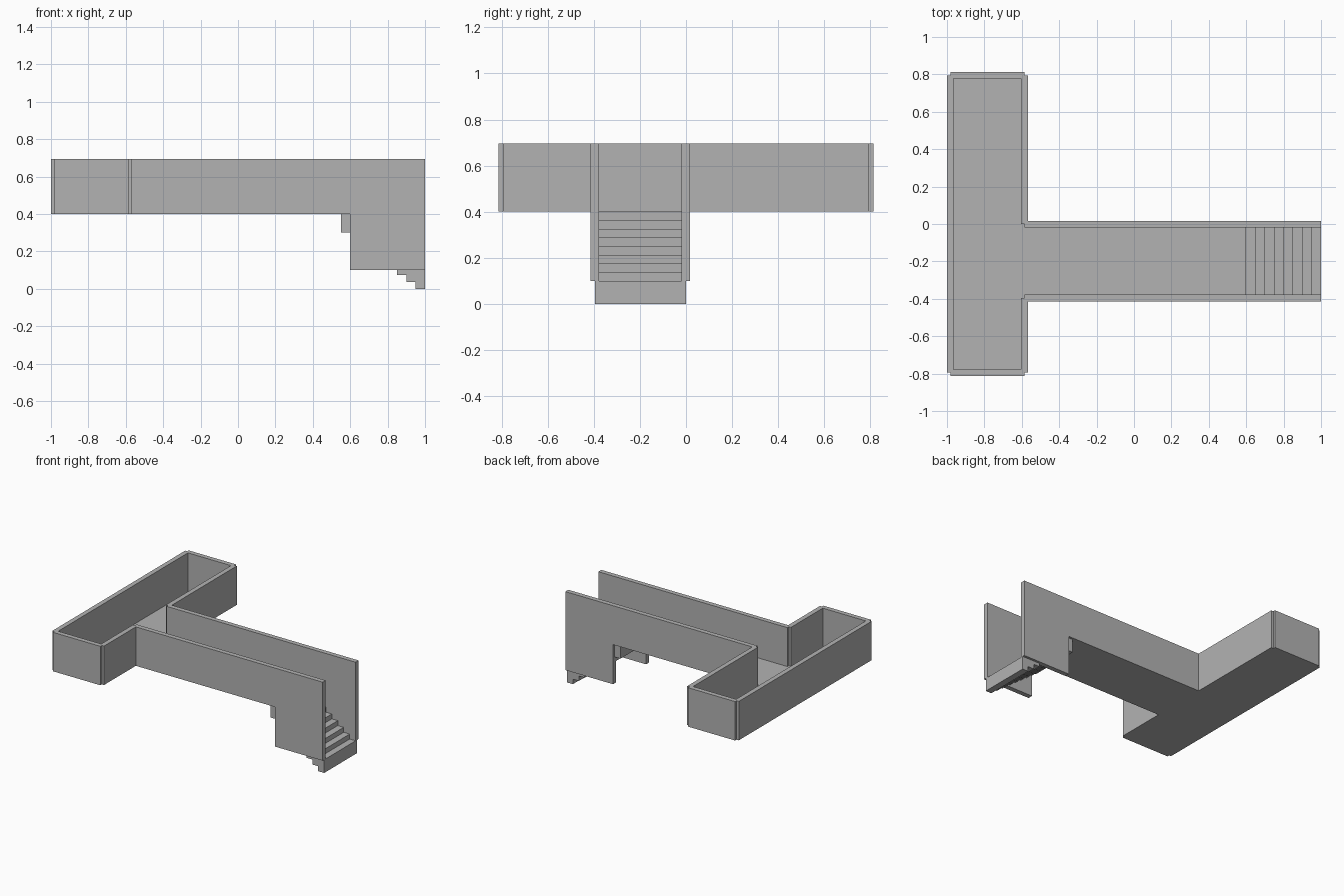
import bpy
import bmesh
from mathutils import Vector

cube = bpy.data.objects.get("Cube")
if cube:
    bpy.data.objects.remove(cube, do_unlink=True)

# Single plain material
grey = bpy.data.materials.new("concrete_grey")
grey.use_nodes = True
colour = (0.45, 0.45, 0.45, 1)
grey.diffuse_color = colour
grey.node_tree.nodes["Principled BSDF"].inputs["Base Color"].default_value = colour

# Main dimensions: wall centre lines, levels and stair sizes
T = 0.036
WEST, EAST, END = -0.982, -0.585, 0.795
NEAR, FAR = -0.396, -0.001
FLOOR, TOP, LOW = 0.4, 0.695, 0.1
STAIR_X, FRONT_X = 0.6, 1.0
STEPS = 8
RUN = (FRONT_X - STAIR_X) / STEPS
RISE = (FLOOR - LOW) / STEPS


def prism(name, points, offset):
    """Extrude a flat outline by an offset; no offset leaves a sheet."""
    bm = bmesh.new()
    face = bm.faces.new([bm.verts.new(p) for p in points])
    if offset:
        result = bmesh.ops.extrude_face_region(bm, geom=[face], use_keep_orig=True)
        verts = [g for g in result["geom"] if isinstance(g, bmesh.types.BMVert)]
        bmesh.ops.translate(bm, verts=verts, vec=Vector(offset))
        bmesh.ops.recalc_face_normals(bm, faces=bm.faces)
    mesh = bpy.data.meshes.new(name)
    bm.to_mesh(mesh)
    bm.free()
    mesh.materials.append(grey)
    obj = bpy.data.objects.new(name, mesh)
    bpy.context.collection.objects.link(obj)
    return obj


def box(name, x0, x1, y0, y1, z0, z1):
    outline = [(x0, y0, z0), (x1, y0, z0), (x1, y1, z0), (x0, y1, z0)]
    return prism(name, outline, (0, 0, z1 - z0))


def wall_along_y(name, x, y0, y1):
    box(name, x - T / 2, x + T / 2, y0, y1, FLOOR, TOP)


# T-shaped floor sheet
plan = [(WEST, -END), (EAST, -END), (EAST, NEAR), (STAIR_X, NEAR),
        (STAIR_X, FAR), (EAST, FAR), (EAST, END), (WEST, END)]
prism("floor", [(x, y, FLOOR) for x, y in plan], None)

# Cross room walls
wall_along_y("long_back_wall", WEST, -END, END)
wall_along_y("right_inner_wall", EAST, -END, NEAR)
wall_along_y("left_inner_wall", EAST, FAR, END)
for side, y in (("right", -END), ("left", END)):
    box(side + "_end_wall", WEST, EAST, y - T / 2, y + T / 2, FLOOR, TOP)

# Corridor walls, dropping down beside the stairs
side_profile = [(EAST, FLOOR), (STAIR_X, FLOOR), (STAIR_X, LOW),
                (FRONT_X, LOW), (FRONT_X, TOP), (EAST, TOP)]
for side, y in (("right", NEAR), ("left", FAR)):
    prism(side + "_corridor_wall",
          [(x, y - T / 2, z) for x, z in side_profile], (0, T, 0))

# Staircase of equal overlapping blocks
for i in range(STEPS + 1):
    x1 = FRONT_X - i * RUN
    box(f"step_{i + 1}", x1 - RUN, x1, NEAR, FAR, i * RISE, i * RISE + LOW)
